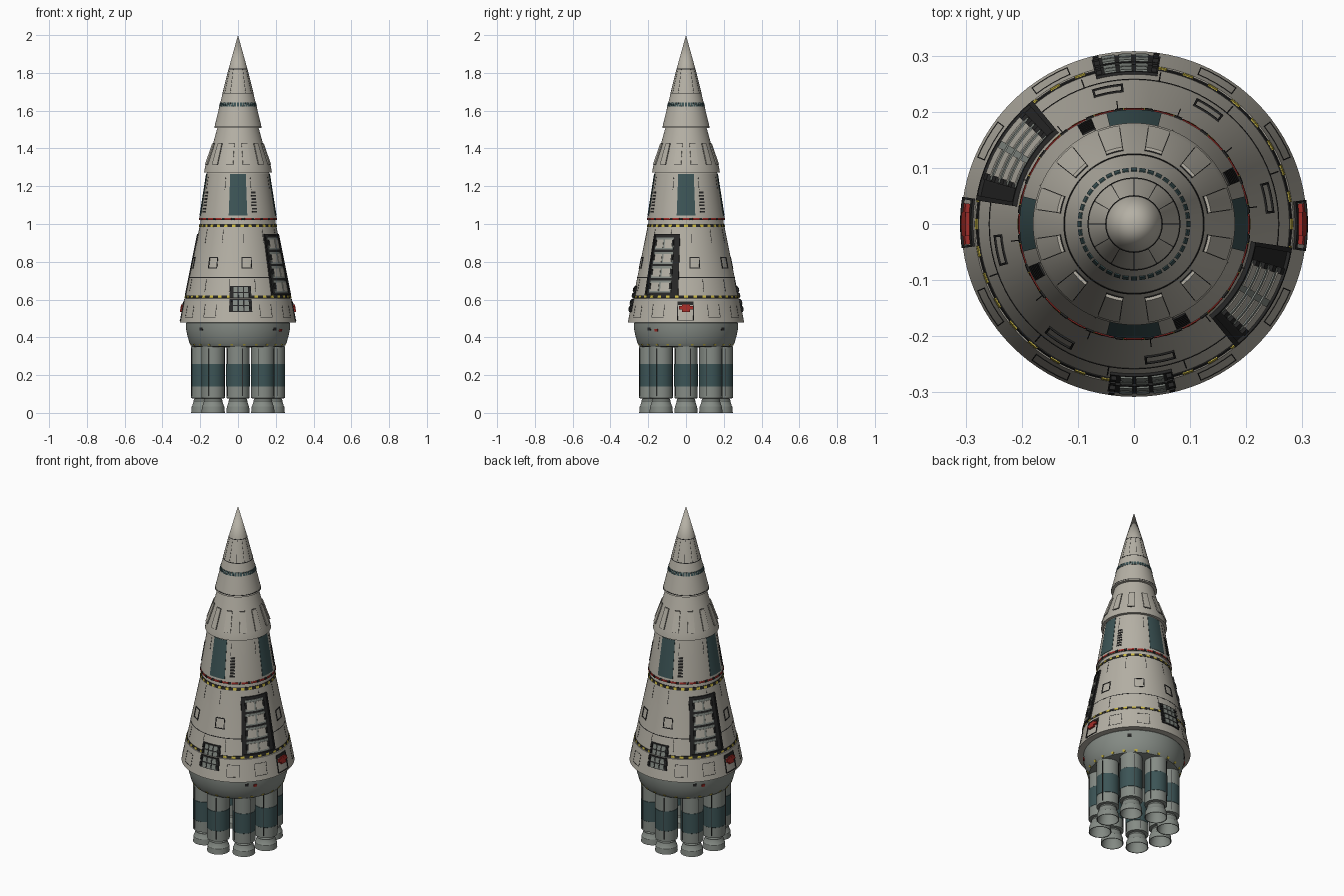
import bpy, bmesh, math

if "Cube" in bpy.data.objects:
    bpy.data.objects.remove(bpy.data.objects["Cube"])


def material(name, rgb):
    m = bpy.data.materials.new(name)
    m.diffuse_color = (*rgb, 1)
    m.use_nodes = True
    m.node_tree.nodes["Principled BSDF"].inputs["Base Color"].default_value = m.diffuse_color
    return m


HULL = material("warm grey hull", (0.46, 0.435, 0.375))
GREY = material("green grey metal", (0.235, 0.26, 0.235))
TEAL = material("dark teal", (0.045, 0.088, 0.092))
DARK = material("charcoal", (0.02, 0.02, 0.02))
RED = material("red", (0.36, 0.025, 0.02))
YELLOW = material("yellow", (0.62, 0.5, 0.06))

# Radius and height of each hull stage, bottom to top
BOWL = [(0.225, 0.348), (0.245, 0.352), (0.257, 0.37), (0.268, 0.41), (0.275, 0.445), (0.275, 0.475)]
SKIRT = [(0.308, 0.478), (0.284, 0.605)]
MAIN = [(0.28, 0.607), (0.199, 1.008)]
BAND = [(0.205, 1.02), (0.203, 1.04), (0.167, 1.268)]
COLLAR = [(0.18, 1.272), (0.173, 1.31), (0.131, 1.43), (0.111, 1.503)]
NOSE = [(0.126, 1.508), (0.082, 1.69), (0.05, 1.82), (0.0, 2.0)]
ALL = BOWL + SKIRT + MAIN + BAND + COLLAR + NOSE


def hull_r(z):
    for (r0, z0), (r1, z1) in zip(ALL, ALL[1:]):
        if z0 <= z <= z1:
            return r0 + (r1 - r0) * (z - z0) / (z1 - z0)
    return ALL[0][0]


def finish(name, bm, mats, angle=30):
    bmesh.ops.remove_doubles(bm, verts=bm.verts, dist=1e-6)
    bmesh.ops.recalc_face_normals(bm, faces=bm.faces)
    me = bpy.data.meshes.new(name)
    bm.to_mesh(me)
    bm.free()
    for m in mats:
        me.materials.append(m)
    ob = bpy.data.objects.new(name, me)
    bpy.context.collection.objects.link(ob)
    bpy.ops.object.select_all(action='DESELECT')
    ob.select_set(True)
    bpy.context.view_layer.objects.active = ob
    bpy.ops.object.shade_smooth_by_angle(angle=math.radians(angle))
    return ob


def lathe(name, profile, mats, rule=lambda z: 0, seg=96):
    bm = bmesh.new()
    verts = [bm.verts.new((r, 0, z)) for r, z in profile]
    edges = [bm.edges.new(p) for p in zip(verts, verts[1:])]
    bmesh.ops.spin(bm, geom=verts + edges, cent=(0, 0, 0), axis=(0, 0, 1),
                   angle=math.tau, steps=seg, use_merge=True)
    for f in bm.faces:
        f.material_index = rule(f.calc_center_median().z)
    return finish(name, bm, mats)


def plates(name, specs, mat, lift=0.003):
    """Curved plates on the hull; each spec is (angle 0, angle 1, z 0, z 1) in degrees."""
    bm = bmesh.new()
    for a0, a1, z0, z1 in specs:
        n = max(1, math.ceil((a1 - a0) / 4))
        rows = []
        for i in range(n + 1):
            a = math.radians(a0 + (a1 - a0) * i / n)
            rows.append([bm.verts.new(((hull_r(z) + d) * math.cos(a), (hull_r(z) + d) * math.sin(a), z))
                         for z, d in ((z0, -0.003), (z0, lift), (z1, lift), (z1, -0.003))])
        for p, q in zip(rows, rows[1:]):
            for j in range(3):
                bm.faces.new((p[j], q[j], q[j + 1], p[j + 1]))
        for end in (rows[0], rows[-1]):
            bm.faces.new(end)
    return finish(name, bm, [mat])


def frame(a0, a1, z0, z1, w=0.004):
    d = math.degrees(w / hull_r((z0 + z1) / 2))
    return [(a0, a1, z0, z0 + w), (a0, a1, z1 - w, z1), (a0, a0 + d, z0, z1), (a1 - d, a1, z0, z1)]


def around(spec, count, start=0):
    """Repeat one spec evenly round the axis."""
    return [(spec[0] + start + 360 * k / count, spec[1] + start + 360 * k / count, spec[2], spec[3])
            for k in range(count)]


def around_all(specs, count=2):
    return [s for spec in specs for s in around(spec, count)]


# Hull stages, each with an overhanging lower lip
def stage(name, profile, mat, inner):
    return lathe(name, [(inner, profile[0][1])] + profile, [mat])


lathe("lower_bowl", [(0, 0.346)] + BOWL + [(0.27, 0.482)], [GREY])
stage("skirt", SKIRT + [(0.275, 0.608)], HULL, 0.26)
stage("main_stage", MAIN + [(0.197, 1.022)], HULL, 0.26)
stage("upper_band", BAND + [(0.16, 1.276)], HULL, 0.18)
stage("collar", COLLAR + [(0.108, 1.512)], HULL, 0.15)
stage("nose_cone", NOSE, HULL, 0.1)

# Hazard stripes at both joints of the main stage
plates("hazard_bands", [(0, 360, 0.608, 0.622), (0, 360, 0.983, 1.0)], DARK, 0.002)
plates("hazard_dashes", around((-2, 2, 0.609, 0.621), 36) + around((-2.6, 2.6, 0.985, 0.998), 30), YELLOW, 0.004)
plates("red_ring", around((-5, 5, 1.021, 1.031), 24), RED, 0.002)
plates("ring_clamps", around((-2, 2, 1.02, 1.033), 24, 7.5), DARK, 0.003)

# Nose window ring and seams
plates("nose_windows", around((-3.3, 3.3, 1.622, 1.642), 40), TEAL, 0.002)
plates("ring_seams", [(0, 360, z, z + 0.004) for z in (0.715, 1.515, 1.69, 1.818)], DARK, 0.0008)
plates("nose_seams", around((-0.6, 0.6, 1.69, 1.82), 12), DARK, 0.0006)
plates("hull_seams", around((-0.25, 0.25, 0.9, 0.97), 12, 8) + around((-0.25, 0.25, 0.64, 0.71), 12, 20)
       + around((-0.3, 0.3, 1.18, 1.25), 8, 22.5), DARK, 0.0008)

# Collar raised panels
plates("collar_panels", around((-6.5, 6.5, 1.315, 1.425), 12, 15), HULL, 0.006)
plates("collar_panel_edges", [s for k in range(12) for s in
                              frame(8.2 + 30 * k, 21.8 + 30 * k, 1.312, 1.428, 0.0025)], DARK, 0.001)

# Teal panels and slatted vents on the upper band
plates("teal_panels", around((-14, 14, 1.045, 1.264), 4), TEAL, 0.002)
plates("band_vents", [s for k in range(7) for s in
                      around((22, 30, 1.06 + 0.017 * k, 1.069 + 0.017 * k), 4)], DARK, 0.003)

# Square hatches on the main stage
plates("hatch_frames", around_all([s for a in (11, 57, 101) for s in
                                   frame(a - 6.5, a + 6.5, 0.765, 0.825)]), DARK, 0.003)

# Large equipment bays: dark bed, panels, rails
plates("large_bay_bed", around_all([(-50, -9, 0.622, 0.945)]), DARK, 0.002)
bay_rows = [0.637 + 0.076 * k for k in range(4)]
plates("large_bay_panels", around_all([(-45, -17, z, z + 0.064) for z in bay_rows]), GREY, 0.005)
plates("large_bay_covers", around_all([(a, a + 11, z + 0.008, z + 0.052)
                                       for z in bay_rows for a in (-43, -29.5)]), HULL, 0.007)
plates("large_bay_clips", around_all([(a, a + 2.5, z + 0.02, z + 0.05)
                                      for z in bay_rows for a in (-45.5, -19)]), DARK, 0.011)
plates("large_bay_rails", around_all(frame(-50.5, -8.5, 0.622, 0.948, 0.008)), DARK, 0.008)

# Small equipment bays straddling the skirt joint
plates("small_bay_bed", around_all([(-99, -75.5, 0.535, 0.604), (-99, -75.5, 0.608, 0.672)]), DARK, 0.005)
plates("small_bay_panels", around_all([(-95 + 5.8 * c, -90.5 + 5.8 * c, z, z + 0.026)
                                       for c in range(3) for z in (0.54, 0.572, 0.61, 0.641)]), GREY, 0.008)
plates("small_bay_clips", around_all([(a, a + 2, z, z + 0.018) for a in (-98.5, -78)
                                      for z in (0.545, 0.578, 0.615, 0.646)]), DARK, 0.012)

# Skirt access panels and side ports with red couplings
plates("skirt_panel_edges", [s for k in range(12) if k % 3
                             for s in frame(30 * k - 7, 30 * k + 7, 0.505, 0.575, 0.002)], DARK, 0.0008)
plates("side_port_frame", around_all(frame(-9, 8, 0.488, 0.59) + [(-9, 8, 0.572, 0.588)]), DARK, 0.004)
plates("red_couplings", around_all([(-7, 7, 0.548, 0.566), (-4, 4, 0.535, 0.575)]), RED, 0.011)

# Bowl lamps, ports and small red caps
plates("bowl_lamps", around((-1.6, 1.6, 0.356, 0.366), 24, 7.5), YELLOW, 0.003)
plates("bowl_ports", around((-2.2, 2.2, 0.437, 0.453), 4, 45), DARK, 0.003)
plates("bowl_caps", around((-37, -33, 0.43, 0.445), 2), RED, 0.005)

# Ring of eight engines: banded casing and open bell
CASING = [(0, 0.352), (0.062, 0.352), (0.062, 0.26), (0.063, 0.259), (0.063, 0.141),
          (0.062, 0.14), (0.062, 0.078), (0.045, 0.076), (0.044, 0.072)]
BELL = [(0.03, 0.076), (0.046, 0.074), (0.05, 0.064), (0.049, 0.06), (0.057, 0.035),
        (0.059, 0.033), (0.062, 0.0), (0.058, 0.0), (0.052, 0.035), (0.04, 0.066), (0, 0.068)]
casing = lathe("engine_casing", CASING, [GREY, TEAL], lambda z: int(0.14 < z < 0.26), 32)
bell = lathe("engine_bell", BELL, [GREY], seg=32)

# Dark grooves down each casing
bm = bmesh.new()
for k in range(4):
    a = math.tau * k / 4 + math.pi / 8
    geo = bmesh.ops.create_cube(bm, size=1)["verts"]
    bmesh.ops.scale(bm, vec=(0.003, 0.003, 0.25), verts=geo)
    bmesh.ops.translate(bm, vec=(0.0622 * math.cos(a), 0.0622 * math.sin(a), 0.215), verts=geo)
groove = finish("engine_groove", bm, [DARK])

for part in (casing, bell, groove):
    for k in range(8):
        ob = part if k == 0 else part.copy()
        if k:
            bpy.context.collection.objects.link(ob)
        a = math.tau * k / 8
        ob.location = (0.186 * math.cos(a), 0.186 * math.sin(a), 0)
        ob.rotation_euler = (0, 0, a)
